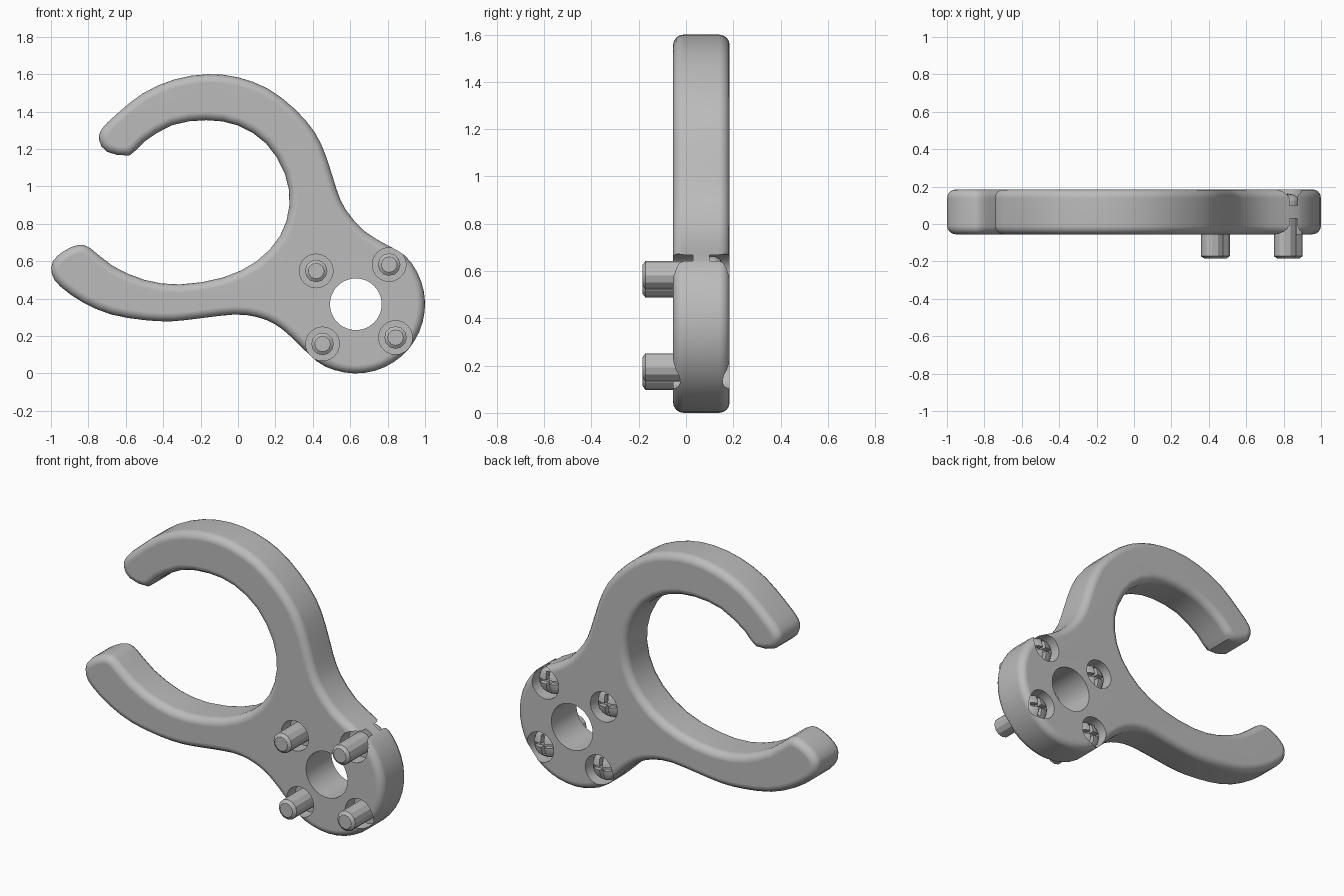
import bpy
import bmesh
from math import sin, cos, radians, pi
from mathutils import Vector, Matrix

cube = bpy.data.objects.get("Cube")
if cube:
    bpy.data.objects.remove(cube, do_unlink=True)

FRONT, BACK = -0.055, 0.185
HUB = Vector((0.63, 0.37))
HUB_RADIUS = 0.37
BORE_RADIUS = 0.09

grey = bpy.data.materials.new("plain grey")
grey.use_nodes = True
grey.diffuse_color = (0.5, 0.5, 0.5, 1)
grey.node_tree.nodes["Principled BSDF"].inputs["Base Color"].default_value = grey.diffuse_color


def make_object(name, bm):
    bmesh.ops.recalc_face_normals(bm, faces=bm.faces)
    mesh = bpy.data.meshes.new(name)
    bm.to_mesh(mesh)
    bm.free()
    mesh.materials.append(grey)
    obj = bpy.data.objects.new(name, mesh)
    bpy.context.scene.collection.objects.link(obj)
    return obj


def lathe(name, profile, centre, sides):
    """Solid of revolution about the y axis from (radius, y) pairs."""
    bm = bmesh.new()
    rings = []
    for radius, y in profile:
        angles = [2 * pi * i / sides for i in range(sides)]
        rings.append([bm.verts.new((centre.x + radius * cos(a), y, centre.y + radius * sin(a)))
                      for a in angles])
    for low, high in zip(rings, rings[1:]):
        for i in range(sides):
            j = (i + 1) % sides
            bm.faces.new((low[i], low[j], high[j], high[i]))
    bm.faces.new(rings[0])
    bm.faces.new(rings[-1])
    return make_object(name, bm)


def box(name, centre, size, turn):
    bm = bmesh.new()
    matrix = Matrix.Translation(centre) @ Matrix.Rotation(turn, 4, "Y") @ Matrix.Diagonal((*size, 1))
    bmesh.ops.create_cube(bm, size=1, matrix=matrix)
    return make_object(name, bm)


def activate(obj):
    bpy.ops.object.select_all(action="DESELECT")
    obj.select_set(True)
    bpy.context.view_layer.objects.active = obj


def cut(target, cutters):
    activate(target)
    for cutter in cutters:
        mod = target.modifiers.new("cut", "BOOLEAN")
        mod.operation = "DIFFERENCE"
        mod.solver = "EXACT"
        mod.object = cutter
        bpy.ops.object.modifier_apply(modifier=mod.name)
        bpy.data.objects.remove(cutter, do_unlink=True)


def smooth(obj, angle):
    activate(obj)
    bpy.ops.object.shade_smooth_by_angle(angle=radians(angle))


def rounded_loop(points):
    """Closed Catmull-Rom loop with one extra point per span."""
    loop = []
    count = len(points)
    for i in range(count):
        a, b, c, d = (points[(i + k) % count] for k in (-1, 0, 1, 2))
        loop += [b, (9 * (b + c) - a - d) / 16]
    return loop


# Plate outline: hub arc, upper arm out and back, lower arm out and back
hub_arc = [HUB + HUB_RADIUS * Vector((cos(radians(a)), sin(radians(a))))
           for a in range(-125, 50, 17)]
upper_arm = [(0.8, 0.685), (0.677, 0.76), (0.575, 0.877), (0.527, 0.984), (0.473, 1.155),
             (0.41, 1.29), (0.3, 1.417), (0.158, 1.524), (0, 1.583), (-0.163, 1.6),
             (-0.34, 1.572), (-0.51, 1.497), (-0.65, 1.385), (-0.73, 1.305),
             (-0.742, 1.245), (-0.7, 1.185), (-0.58, 1.166)]
opening = [(-0.5, 1.24), (-0.35, 1.328), (-0.17, 1.354), (0, 1.326), (0.15, 1.23), (0.25, 1.07),
           (0.275, 0.9), (0.225, 0.735), (0.1, 0.6), (-0.08, 0.513), (-0.31, 0.476),
           (-0.5, 0.5), (-0.67, 0.575), (-0.79, 0.67)]
lower_arm = [(-0.85, 0.688), (-0.93, 0.655), (-0.99, 0.6), (-0.995, 0.53), (-0.95, 0.465),
             (-0.83, 0.38), (-0.68, 0.316), (-0.5, 0.285), (-0.35, 0.279), (-0.2, 0.295),
             (-0.02, 0.315), (0.1, 0.302), (0.2, 0.262), (0.29, 0.19)]
outline = rounded_loop(hub_arc + [Vector(p) for p in upper_arm + opening + lower_arm])

# Plate with rounded rims
bm = bmesh.new()
front_face = bm.faces.new([bm.verts.new((p.x, FRONT, p.y)) for p in outline])
extruded = bmesh.ops.extrude_face_region(bm, geom=[front_face], use_keep_orig=True)
moved = [v for v in extruded["geom"] if isinstance(v, bmesh.types.BMVert)]
bmesh.ops.translate(bm, verts=moved, vec=(0, BACK - FRONT, 0))
rims = [e for e in bm.edges if abs(e.verts[0].co.y - e.verts[1].co.y) < 0.001]
bmesh.ops.bevel(bm, geom=rims, offset=0.045, segments=4, profile=0.5, affect="EDGES")
plate = make_object("forked_plate", bm)

# Central hole and the four bores, sunk from both faces
screw_spots = [HUB + 0.277 * Vector((cos(a), sin(a)))
               for a in (radians(50 + 90 * k) for k in range(4))]
cutters = [lathe("hole_cutter", [(0.138, -1), (0.138, 1)], HUB, 48)]
for spot in screw_spots:
    for start, end in ((FRONT - 0.1, 0.03), (0.1, BACK + 0.1)):
        cutters.append(lathe("bore_cutter", [(BORE_RADIUS, start), (BORE_RADIUS, end)], spot, 32))
cut(plate, cutters)
smooth(plate, 35)
weighted = plate.modifiers.new("even shading", "WEIGHTED_NORMAL")
weighted.keep_sharp = True

# Screws: shaft to the front, domed cross-slotted head at the back
for number, spot in enumerate(screw_spots, 1):
    shaft = lathe(f"screw_shaft_{number}",
                  [(0.042, -0.185), (0.06, -0.172), (0.06, 0.06)], spot, 12)
    smooth(shaft, 20)
    head = lathe(f"screw_head_{number}",
                 [(0.08, 0.09), (0.08, 0.125), (0.068, 0.145), (0.045, 0.157), (0.015, 0.163)],
                 spot, 24)
    slots = [box("slot_cutter", (spot.x, 0.16, spot.y), (0.12, 0.06, 0.022),
                 radians(5 + 90 * k)) for k in range(2)]
    cut(head, slots)
    smooth(head, 30)
